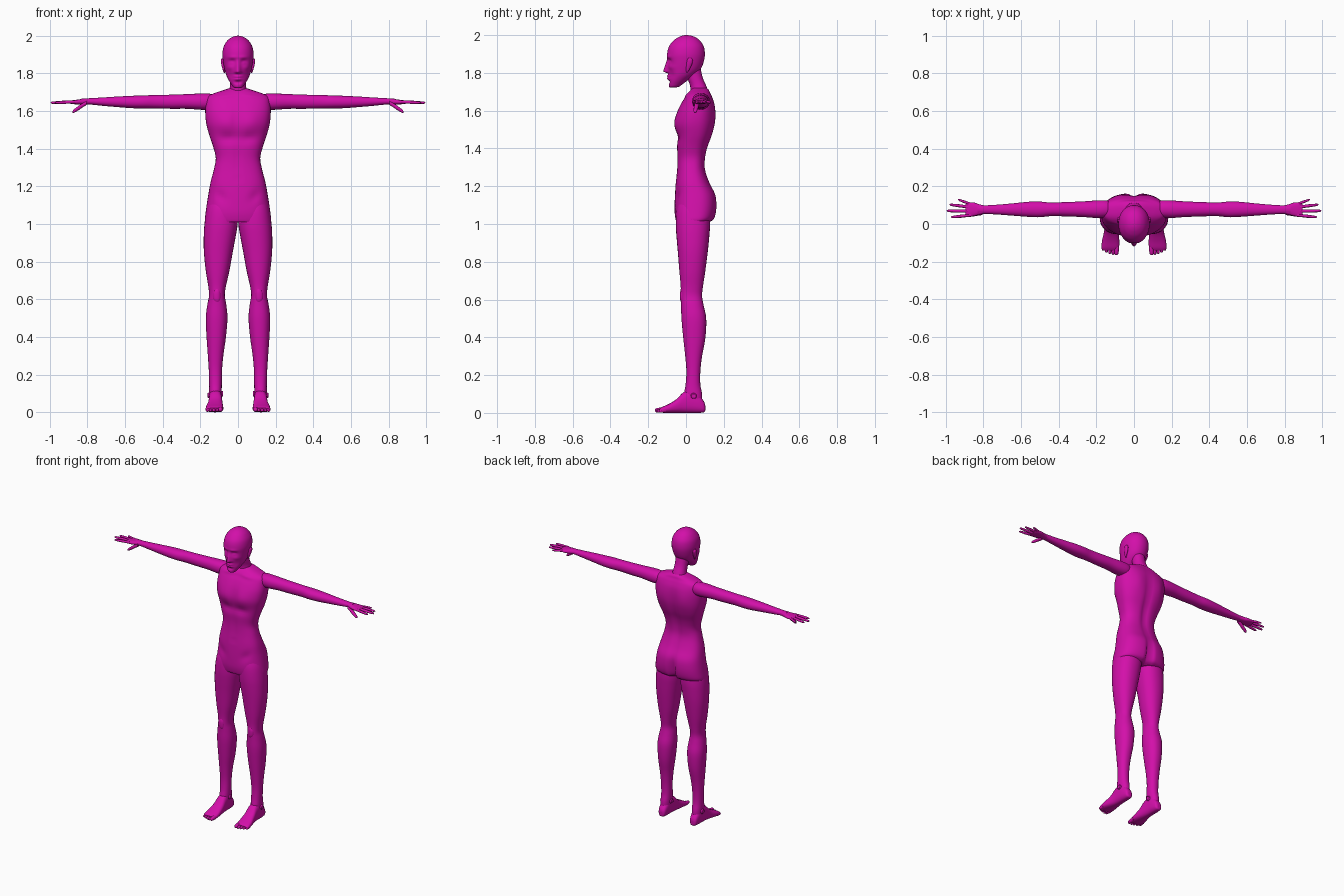
import bpy, bmesh, math
from math import exp, cos, sin, pi

mat = bpy.data.materials.new("magenta")
mat.diffuse_color = (0.65, 0.005, 0.40, 1)


def g(v, centre, width):
    return exp(-((v - centre) / width) ** 2)


def catmull(p, steps):
    """Smoothly interpolate rows of numbers."""
    out = []
    for i in range(len(p) - 1):
        a, b, c, d = p[max(i - 1, 0)], p[i], p[i + 1], p[min(i + 2, len(p) - 1)]
        for s in range(steps):
            t = s / steps
            out.append([0.5 * (2 * B + (C - A) * t + (2 * A - 5 * B + 4 * C - D) * t * t
                               + (3 * B - A - 3 * C + D) * t ** 3)
                        for A, B, C, D in zip(a, b, c, d)])
    return out + [list(p[-1])]


def loft(name, axis, rows, n=24, steps=4, e=2.2, shape=None, mirror=True):
    """Rows are (position, a0, a1, b0, b1): bounds of each rounded section."""
    bm = bmesh.new()
    rings = []
    for t, a0, a1, b0, b1 in catmull(rows, steps):
        ring = []
        for k in range(n):
            w = 2 * pi * k / n
            u = math.copysign(abs(cos(w)) ** (2 / e), cos(w))
            v = math.copysign(abs(sin(w)) ** (2 / e), sin(w))
            a = (a0 + a1) / 2 + u * (a1 - a0) / 2
            b = (b0 + b1) / 2 + v * (b1 - b0) / 2
            co = {'x': (t, a, b), 'y': (a, t, b), 'z': (a, b, t)}[axis]
            if shape:
                co = shape(*co, v)
            ring.append(bm.verts.new(co))
        rings.append(ring)
    for r, q in zip(rings, rings[1:]):
        for k in range(n):
            j = (k + 1) % n
            bm.faces.new((r[k], r[j], q[j], q[k]))
    bm.faces.new(rings[0])
    bm.faces.new(rings[-1])
    bmesh.ops.recalc_face_normals(bm, faces=bm.faces)
    for f in bm.faces:
        f.smooth = len(f.verts) == 4
    me = bpy.data.meshes.new(name)
    bm.to_mesh(me)
    bm.free()
    me.materials.append(mat)
    ob = bpy.data.objects.new(name, me)
    bpy.context.collection.objects.link(ob)
    if mirror:
        ob.modifiers.new("mirror", 'MIRROR')
    return ob


def digit(name, axis, base, tip, r):
    """Tapered finger or toe running along one axis."""
    k = 'xyz'.index(axis)
    rows = []
    for f, s in ((0, 1), (.35, .95), (.5, 1), (.85, .8), (.96, .6), (1, .15)):
        p = [base[i] + (tip[i] - base[i]) * f for i in range(3)]
        t = p.pop(k)
        rows.append((t, p[0] - r * s, p[0] + r * s, p[1] - r * s, p[1] + r * s))
    loft(name, axis, rows, n=10, steps=2, e=2)


# torso with chest, shoulder blades, spine groove and buttocks
def torso_shape(x, y, z, v):
    ax = abs(x)
    if v < 0:
        y += -v * (-.008 * g(ax, .07, .045) * g(z, 1.54, .05)
                   + .008 * g(x, 0, .018) * g(z, 1.55, .08)
                   + .010 * g(ax, .05, .05) * g(z, 1.455, .025)
                   - .007 * g(z, 1.685 - ax * .1, .01) * g(ax, .07, .05)
                   + .004 * g(x, 0, .012) * g(z, 1.35, .08)
                   + .004 * g(x, 0, .012) * g(z, 1.24, .01)
                   + .008 * g(ax, .09, .03) * g(z, 1.1 + ax * .5, .03))
    else:
        y += v * (.006 * g(ax, .085, .04) * g(z, 1.57, .07)
                  - .014 * g(x, 0, .022) * g(z, 1.42, .2)
                  - .035 * g(x, 0, .018) * g(z, 1.05, .1))
    return x, y, z


T = [(1.01, .172, -.05, .125), (1.025, .176, -.055, .148), (1.06, .172, -.06, .16),
     (1.11, .165, -.06, .163), (1.16, .157, -.058, .155), (1.22, .146, -.054, .125),
     (1.29, .128, -.047, .102), (1.35, .118, -.045, .103), (1.41, .132, -.048, .116),
     (1.47, .152, -.05, .138), (1.53, .168, -.058, .152), (1.59, .174, -.047, .155),
     (1.64, .171, -.025, .15), (1.675, .163, -.002, .138), (1.695, .125, .01, .128),
     (1.71, .08, .025, .122), (1.72, .05, .035, .112)]
loft("torso", 'z', [(z, -w, w, f, b) for z, w, f, b in T], n=56, e=2.5,
     shape=torso_shape, mirror=False)

# neck
loft("neck", 'z', [(1.65, -.065, .065, .03, .13), (1.69, -.052, .052, .025, .122),
                   (1.73, -.043, .043, .022, .108), (1.77, -.041, .041, .008, .09),
                   (1.82, -.042, .042, -.01, .078)], mirror=False)


# head with brow, eye sockets, nose, lips and chin
def head_shape(x, y, z, v):
    ax = abs(x)
    if v < 0:
        tip = min(1, max(0, (1.875 - z) / .065))
        nose = tip * (1 if z > 1.808 else g(z, 1.808, .008))
        y += -v * (-.026 * nose * g(x, 0, .009 + .007 * tip)
                   + .012 * g(ax, .032, .018) * g(z, 1.862, .014)
                   - .006 * g(ax, .032, .010) * g(z, 1.857, .007)
                   - .005 * g(ax, .03, .025) * g(z, 1.885, .008)
                   - .009 * g(x, 0, .02) * (g(z, 1.783, .006) + g(z, 1.769, .006))
                   + .007 * g(x, 0, .02) * g(z, 1.752, .008)
                   + .006 * g(ax, .045, .018) * g(z, 1.79, .02)
                   - .005 * g(ax, .05, .02) * g(z, 1.83, .012))
    return x, y, z


H = [(1.722, .012, -.083, -.055), (1.728, .026, -.09, -.035), (1.745, .038, -.092, -.012),
     (1.765, .05, -.092, .015), (1.79, .062, -.093, .05), (1.82, .071, -.095, .078),
     (1.86, .079, -.098, .094), (1.90, .083, -.1, .1), (1.94, .077, -.09, .094),
     (1.97, .06, -.067, .075), (1.988, .04, -.042, .052), (1.997, .02, -.02, .028),
     (2.0, .004, 0, .006)]
loft("head", 'z', [(z, -w, w, f, b) for z, w, f, b in H], n=72, steps=7, e=2.1,
     shape=head_shape, mirror=False)

# ears
loft("ear", 'z', [(1.803, .07, .074, .003, .010), (1.815, .07, .08, 0, .017),
                  (1.845, .07, .088, .002, .032), (1.868, .072, .091, .006, .036),
                  (1.88, .075, .088, .013, .027)], n=14)

# legs
L = [(.05, .09, .15, .0, .085), (.1, .087, .153, -.01, .085), (.15, .086, .153, -.002, .076),
     (.22, .085, .155, .002, .076), (.3, .078, .16, -.004, .085), (.4, .064, .167, -.015, .103),
     (.5, .056, .171, -.024, .107), (.57, .062, .163, -.026, .093), (.62, .07, .154, -.028, .085),
     (.67, .064, .158, -.028, .09), (.75, .046, .171, -.035, .102), (.85, .028, .181, -.043, .115),
     (.93, .013, .182, -.05, .123), (1.0, .002, .178, -.054, .127), (1.08, .0, .166, -.05, .12),
     (1.15, .01, .145, -.03, .1)]
loft("leg", 'z', L, n=32)
loft("kneecap", 'z', [(.585, .1, .12, -.026, -.01), (.6, .092, .133, -.031, 0),
                      (.635, .092, .133, -.032, 0), (.655, .1, .12, -.028, -.01)], n=14)

# feet and toes
loft("foot", 'y', [(.102, .11, .13, .012, .04), (.095, .097, .143, .003, .06),
                   (.065, .09, .15, 0, .1), (.025, .087, .153, 0, .125),
                   (-.015, .084, .155, 0, .108), (-.05, .081, .161, 0, .073),
                   (-.09, .078, .17, 0, .048), (-.125, .08, .172, .001, .032),
                   (-.14, .09, .165, .006, .022)], e=2.6)
for i in range(5):
    x, r = .094 + .0175 * i, .0135 if i == 0 else .0095
    digit("toe", 'y', (x - .003, -.105, r + .004), (x, -.165 + .0015 * i * i, r), r)
# ankle bones
loft("ankle", 'x', [(.081, .03, .045, .09, .105), (.086, .022, .053, .082, .113),
                    (.154, .025, .056, .075, .105), (.159, .033, .048, .083, .098)], n=12)

# arms
A = [(.11, .045, .115, 1.615, 1.68), (.15, .035, .125, 1.607, 1.692), (.2, .032, .125, 1.607, 1.693),
     (.27, .037, .12, 1.612, 1.69), (.35, .04, .117, 1.612, 1.687), (.44, .042, .114, 1.614, 1.685),
     (.5, .036, .119, 1.614, 1.683), (.56, .038, .118, 1.615, 1.681), (.64, .044, .11, 1.621, 1.677),
     (.72, .05, .103, 1.628, 1.672), (.79, .054, .099, 1.635, 1.668), (.83, .054, .1, 1.636, 1.666)]
loft("arm", 'x', A)

# hands, fingers and thumbs
loft("palm", 'x', [(.79, .056, .098, 1.636, 1.667), (.82, .05, .104, 1.635, 1.665),
                   (.85, .042, .114, 1.635, 1.661), (.88, .038, .114, 1.637, 1.657),
                   (.895, .042, .105, 1.64, 1.653)], e=2.5)
for y0, y1, tip, r in ((.047, .036, .972, .0085), (.068, .070, .995, .009),
                       (.089, .103, .98, .0085), (.105, .13, .935, .0075)):
    digit("finger", 'x', (.865, y0, 1.649), (tip, y1, 1.644), r)
digit("thumb", 'x', (.805, .06, 1.644), (.88, .048, 1.594), .0125)
